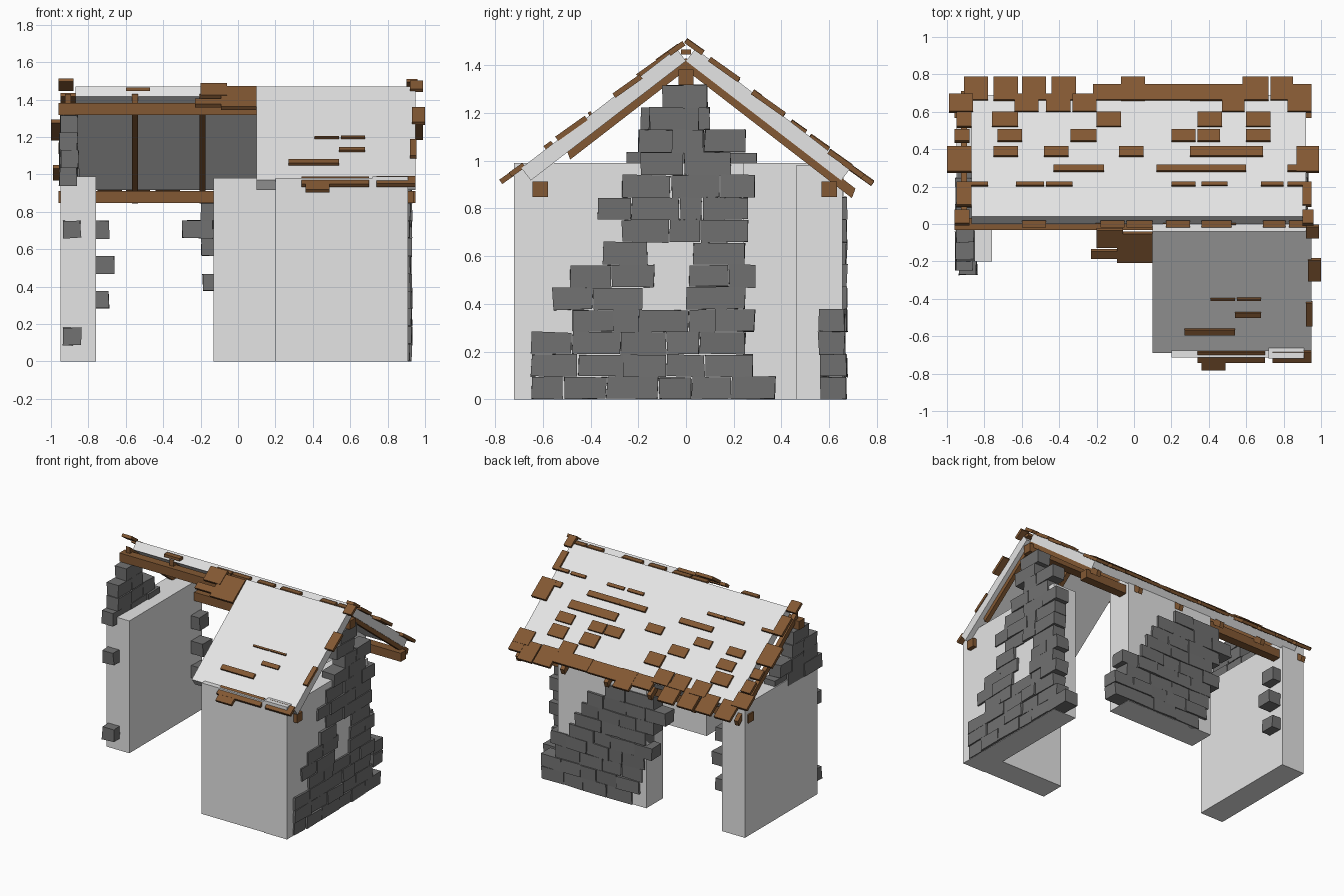
import bpy, bmesh, math, random
from mathutils import Matrix, Vector

if "Cube" in bpy.data.objects:
    bpy.data.objects.remove(bpy.data.objects["Cube"])

random.seed(4)


def material(name, rgb):
    m = bpy.data.materials.new(name)
    m.diffuse_color = (*rgb, 1)
    m.use_nodes = True
    m.node_tree.nodes["Principled BSDF"].inputs["Base Color"].default_value = m.diffuse_color
    return m


PLASTER = material("pale_plaster", (0.78, 0.78, 0.78))
STONE = material("dark_stone", (0.165, 0.165, 0.165))
WOOD = material("brown_wood", (0.225, 0.098, 0.033))


def finish(bm, name, mat):
    me = bpy.data.meshes.new(name)
    bmesh.ops.recalc_face_normals(bm, faces=bm.faces)
    bm.to_mesh(me)
    bm.free()
    me.materials.append(mat)
    ob = bpy.data.objects.new(name, me)
    bpy.context.collection.objects.link(ob)
    return ob


def box(bm, x0, x1, y0, y1, z0, z1, jitter=0.0):
    mat = Matrix.Translation(((x0 + x1) / 2, (y0 + y1) / 2, (z0 + z1) / 2)) @ \
        Matrix.Diagonal((abs(x1 - x0), abs(y1 - y0), abs(z1 - z0), 1))
    vs = bmesh.ops.create_cube(bm, size=1, matrix=mat)["verts"]
    for v in vs:
        v.co += Vector([random.uniform(-jitter, jitter) for _ in range(3)])
        v.co.z = max(v.co.z, 0)


def prism(bm, profile, x0, x1):
    """Extrude a (y, z) profile along x."""
    f = bm.faces.new([bm.verts.new((x0, y, z)) for y, z in profile])
    r = bmesh.ops.extrude_face_region(bm, geom=[f])
    bmesh.ops.translate(bm, vec=(x1 - x0, 0, 0),
                        verts=[v for v in r["geom"] if isinstance(v, bmesh.types.BMVert)])


# plaster wall cores, each an L or a single slab
H, T = 0.99, 0.19
for name, parts in {
    "left_wall": [(-0.95, -0.76, -0.2, 0.66)],
    "right_wall": [(0.72, 0.91, -0.72, 0.24)],
    "front_wall": [(0.2, 0.72, -0.715, -0.53)],
    "back_wall": [(-0.13, 0.6, 0.46, 0.655)],
}.items():
    bm = bmesh.new()
    for a, b, c, d in parts:
        box(bm, a, b, c, d, 0, H if "front" not in name and "back" not in name else 0.98)
    finish(bm, name, PLASTER)

# stone courses
RH = 0.094


def course(bm, row, a, b, d0, d1, axis):
    """Lay one row of stones from a to b along the axis, d0..d1 deep."""
    n = max(1, round((b - a) / 0.17))
    cuts = [a] + [a + (b - a) * (i + random.uniform(-0.22, 0.22)) / n for i in range(1, n)] + [b]
    for p, q in zip(cuts, cuts[1:]):
        e = random.uniform(-0.006, 0.006)
        lo, hi = (p + 0.002, q - 0.002), (d0 + e, d1 + e)
        xs, ys = (hi, lo) if axis == "y" else (lo, hi)
        box(bm, *xs, *ys, row * RH + 0.001, (row + 1) * RH, 0.004)


bm = bmesh.new()
right_rows = [(0, -.65, .375), (1, -.65, .28), (2, -.65, .25), (3, -.48, .29),
              (4, -.56, -.18), (4, 0, .25), (5, -.49, -.13), (5, .01, .29),
              (6, -.35, -.16), (6, .03, .25), (7, -.27, .26), (8, -.37, .26),
              (9, -.27, .29), (10, -.19, .19), (11, -.06, .25), (12, -.155, .055), (13, -.10, .09)]
for row, a, b in right_rows:
    course(bm, row, a, b, 0.82, 0.925, "y")
finish(bm, "right_stones", STONE)

bm = bmesh.new()
for row, a, b in [(10, -.25, .3), (11, -.2, .25), (12, -.19, .1), (13, -.10, .09)]:
    course(bm, row, a, b, -0.95, -0.855, "y")
finish(bm, "left_gable_stones", STONE)

bm = bmesh.new()
back_rows = [(.73, -.02), (.73, -.08), (.62, -.10), (.66, -.12), (.5, -.19),
             (.45, -.13), (.40, -.20), (.35, -.30), (.20, -.20)]
for row, (b, a) in enumerate(back_rows):
    course(bm, row, a, b, 0.56, 0.67, "x")
finish(bm, "back_stones", STONE)

# loose stones toothing out of the broken wall ends
bm = bmesh.new()
for z in (0.085, 0.66):
    box(bm, -0.935, -0.84, -0.27, -0.15, z, z + RH, 0.005)
for z, x in ((0.282, -0.69), (0.47, -0.66), (0.658, -0.69)):
    box(bm, -0.82, x, 0.53, 0.64, z, z + RH, 0.004)
finish(bm, "end_stones", STONE)

# roof panels
K = 0.77
ANG = math.atan(K)


def roof_z(y):
    return 1.47 - K * (y - 0.04)


for name, s, x0, x1 in (("back_roof", 1, -0.87, 0.92), ("front_roof", -1, 0.10, 0.95)):
    bm = bmesh.new()
    prof = [(0.04, 1.47), (0.69, roof_z(0.69)), (0.65, roof_z(0.69) - 0.052), (0.0, 1.418)]
    prism(bm, [(s * y, z) for y, z in prof], x0, x1)
    finish(bm, name, PLASTER)

# beams
for name, x0, x1, y, z in (("ridge_beam", -0.96, 0.95, 0, 1.35),
                           ("back_eave_beam", -0.96, 0.95, 0.6, 0.88),
                           ("front_eave_beam", 0.3, 0.94, -0.61, 0.88)):
    bm = bmesh.new()
    box(bm, x0, x1, y - 0.032, y + 0.032, z - 0.032, z + 0.032)
    finish(bm, name, WOOD)

# rafters under the panels
bm = bmesh.new()
for s, xs, end in ((1, (-0.91, -0.55, -0.19, 0.17, 0.53, 0.9), 0.71), (-1, (0.53, 0.9), 0.5)):
    for x in xs:
        prof = [(0, 1.43), (end, 1.43 - K * end), (end - 0.015, 1.39 - K * end), (0, 1.38)]
        prism(bm, [(s * y, z) for y, z in prof], x - 0.016, x + 0.016)
finish(bm, "rafters", WOOD)


# shingles: rows of (y near, y far, [x spans]) lying on the slope
def shingles(name, s, rows):
    bm = bmesh.new()
    for y0, y1, spans in rows:
        yc, length = (y0 + y1) / 2, (y1 - y0) / math.cos(ANG)
        for a, b in spans:
            m = Matrix.Translation(((a + b) / 2, s * yc, roof_z(yc) + random.uniform(0, 0.006))) @ \
                Matrix.Rotation(-s * (ANG - 0.04), 4, "X") @ \
                Matrix.Diagonal((b - a, length, 0.022, 1))
            bmesh.ops.create_cube(bm, size=1, matrix=m)
    finish(bm, name, WOOD)


shingles("back_shingles", 1, [
    (.66, .78, [(-.91, -.78), (-.75, -.62), (-.6, -.47), (-.44, -.31), (-.07, .06), (.58, .72), (.73, .85)]),
    (.66, .74, [(-.22, -.07), (.06, .3), (.3, .58), (.85, .95)]),
    (.60, .69, [(-.99, -.86), (-.64, -.51), (-.47, -.34), (-.33, -.2), (.47, .59), (.82, .95)]),
    (.52, .595, [(-.95, -.87), (-.76, -.62), (-.2, -.07), (.34, .47), (.6, .73)]),
    (.44, .50, [(-.96, -.88), (-.73, -.6), (-.34, -.2), (.2, .33), (.34, .46), (.6, .73)]),
    (.36, .41, [(-.75, -.62), (-.48, -.35), (-.08, .05), (.3, .69)]),
    (.28, .312, [(-.43, -.16), (.12, .33), (.33, .6), (.82, .95)]),
    (.202, .22, [(-.88, -.78), (-.63, -.48), (-.47, -.33), (.2, .33), (.36, .5), (.68, .8), (.82, .92)]),
    (.28, .41, [(-1, -.87), (.87, .99)]),
    (.10, .22, [(-.95, -.87), (.90, .95)]),
    (.0, .07, [(-.96, -.88), (.9, .96)])])
shingles("front_shingles", -1, [
    (.03, .12, [(-.2, -.06)]), (.05, .2, [(-.09, .1)]), (.14, .18, [(-.23, -.06)]),
    (.01, .07, [(.92, .99)]), (.19, .30, [(.93, 1.0)]), (.42, .54, [(.92, .955)]),
    (.395, .405, [(.41, .54), (.55, .68)]), (.47, .495, [(.54, .68)]), (.56, .59, [(.27, .54)]),
    (.68, .735, [(.34, .70), (.74, .95)]), (.70, .775, [(.36, .49)])])

# ridge caps
bm = bmesh.new()
for a, b in ((-.6, -.47), (-.18, -.05), (-.04, .1), (.17, .3), (.36, .52), (.69, .81), (.83, .95)):
    box(bm, a, b, -0.02, 0.02, 1.445, 1.465)
finish(bm, "ridge_caps", WOOD)
